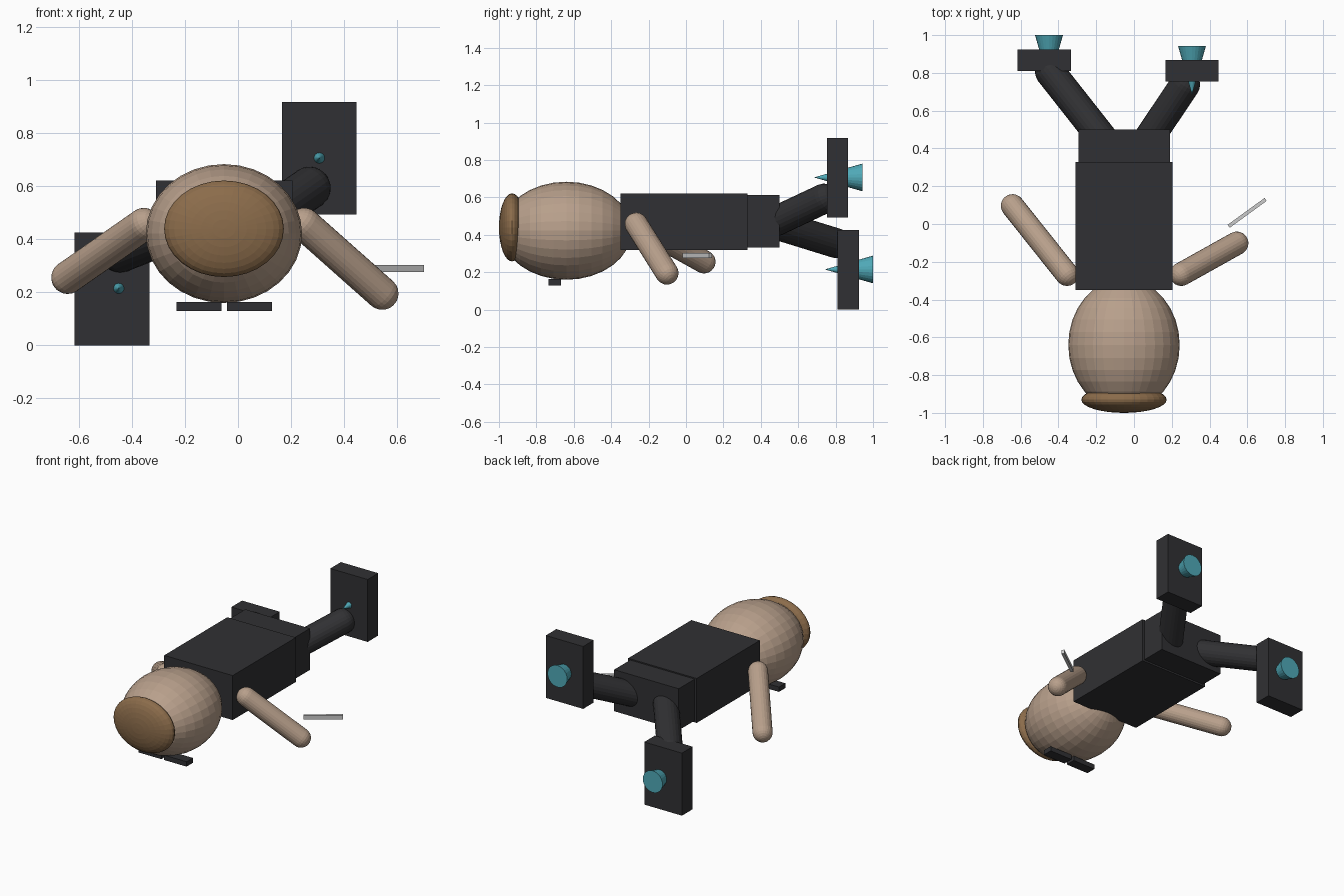
import bpy, bmesh
from math import radians
from mathutils import Matrix, Vector

if "Cube" in bpy.data.objects:
    bpy.data.objects.remove(bpy.data.objects["Cube"])


def material(name, rgb):
    m = bpy.data.materials.new(name)
    m.diffuse_color = (*rgb, 1)
    m.use_nodes = True
    m.node_tree.nodes["Principled BSDF"].inputs["Base Color"].default_value = m.diffuse_color
    return m


SKIN = material("skin", (0.48, 0.35, 0.26))
BROWN = material("brown", (0.26, 0.15, 0.07))
BLACK = material("black", (0.03, 0.03, 0.033))
TEAL = material("teal", (0.08, 0.40, 0.48))


def finish(name, bm, mat=None):
    mesh = bpy.data.meshes.new(name)
    bm.to_mesh(mesh)
    bm.free()
    ob = bpy.data.objects.new(name, mesh)
    bpy.context.collection.objects.link(ob)
    if mat:
        mesh.materials.append(mat)
    return ob


def box(name, lo, hi, mat=None, turn=0):
    lo, hi = Vector(lo), Vector(hi)
    bm = bmesh.new()
    bmesh.ops.create_cube(bm, size=1)
    bmesh.ops.scale(bm, vec=hi - lo, verts=bm.verts)
    ob = finish(name, bm, mat)
    ob.location = (lo + hi) / 2
    ob.rotation_euler.z = radians(turn)
    return ob


def ellipsoid(name, centre, radii, mat):
    # poles lie along y
    bm = bmesh.new()
    bmesh.ops.create_uvsphere(bm, u_segments=32, v_segments=16, radius=1,
                              matrix=Matrix.Rotation(radians(90), 4, 'X'))
    bmesh.ops.scale(bm, vec=radii, verts=bm.verts)
    ob = finish(name, bm, mat)
    ob.location = centre
    return ob


def capsule(name, a, b, r, mat):
    # sphere split at its equator and stretched from a to b
    a, b = Vector(a), Vector(b)
    half = (b - a).length / 2
    bm = bmesh.new()
    bmesh.ops.create_cone(bm, segments=24, radius1=r, radius2=r, depth=2 * half, cap_ends=False)
    for s in (-1, 1):
        ball = bmesh.ops.create_uvsphere(bm, u_segments=24, v_segments=12, radius=r)["verts"]
        bmesh.ops.delete(bm, geom=[v for v in ball if v.co.z * s < -1e-4], context='VERTS')
        rest = [v for v in bm.verts if abs(v.co.z) < r + 1e-4 and v.co.length < r + 1e-4]
        bmesh.ops.translate(bm, vec=(0, 0, s * half), verts=rest)
    bmesh.ops.remove_doubles(bm, verts=bm.verts, dist=1e-4)
    ob = finish(name, bm, mat)
    ob.location = (a + b) / 2
    ob.rotation_euler = (b - a).to_track_quat('Z', 'Y').to_euler()
    return ob


def spike(name, x, z, tip, base, r):
    # cone pointing to -y
    bm = bmesh.new()
    bmesh.ops.create_cone(bm, segments=24, radius1=r, radius2=0, depth=base - tip, cap_ends=True,
                          matrix=Matrix.Rotation(radians(90), 4, 'X'))
    ob = finish(name, bm, TEAL)
    ob.location = (x, (tip + base) / 2, z)
    return ob


# head, cap and eyes on the underside
ellipsoid("head", (-0.053, -0.64, 0.422), (0.295, 0.35, 0.262), SKIN)
ellipsoid("hair_cap", (-0.053, -0.93, 0.44), (0.226, 0.07, 0.182), BROWN)
for side, x in (("right", -0.147), ("left", 0.043)):
    box("eye_" + side, (x - 0.085, -0.735, 0.13), (x + 0.085, -0.667, 0.163), BLACK)

# torso and hips
box("torso", (-0.31, -0.35, 0.32), (0.205, 0.328, 0.622), BLACK)
box("hips", (-0.295, 0.2, 0.332), (0.19, 0.5, 0.614), BLACK)

# arms
capsule("arm_right", (-0.355, -0.266, 0.457), (-0.643, 0.096, 0.256), 0.062, SKIN)
capsule("arm_left", (0.25, -0.266, 0.457), (0.544, -0.102, 0.196), 0.062, SKIN)

# blade by the left hand
box("blade", (0.478, 0.0495, 0.277), (0.72, 0.0685, 0.304), None, 36)

# legs, boot plates and spikes
capsule("leg_right", (-0.125, 0.4, 0.48), (-0.444, 0.805, 0.355), 0.08, BLACK)
capsule("leg_left", (0.043, 0.4, 0.435), (0.27, 0.738, 0.594), 0.08, BLACK)
box("boot_right", (-0.617, 0.81, 0.0), (-0.334, 0.925, 0.425), BLACK)
box("boot_left", (0.166, 0.754, 0.494), (0.447, 0.867, 0.918), BLACK)
spike("spike_right", -0.45, 0.215, 0.742, 1.0, 0.074)
spike("spike_left", 0.307, 0.707, 0.684, 0.943, 0.074)
